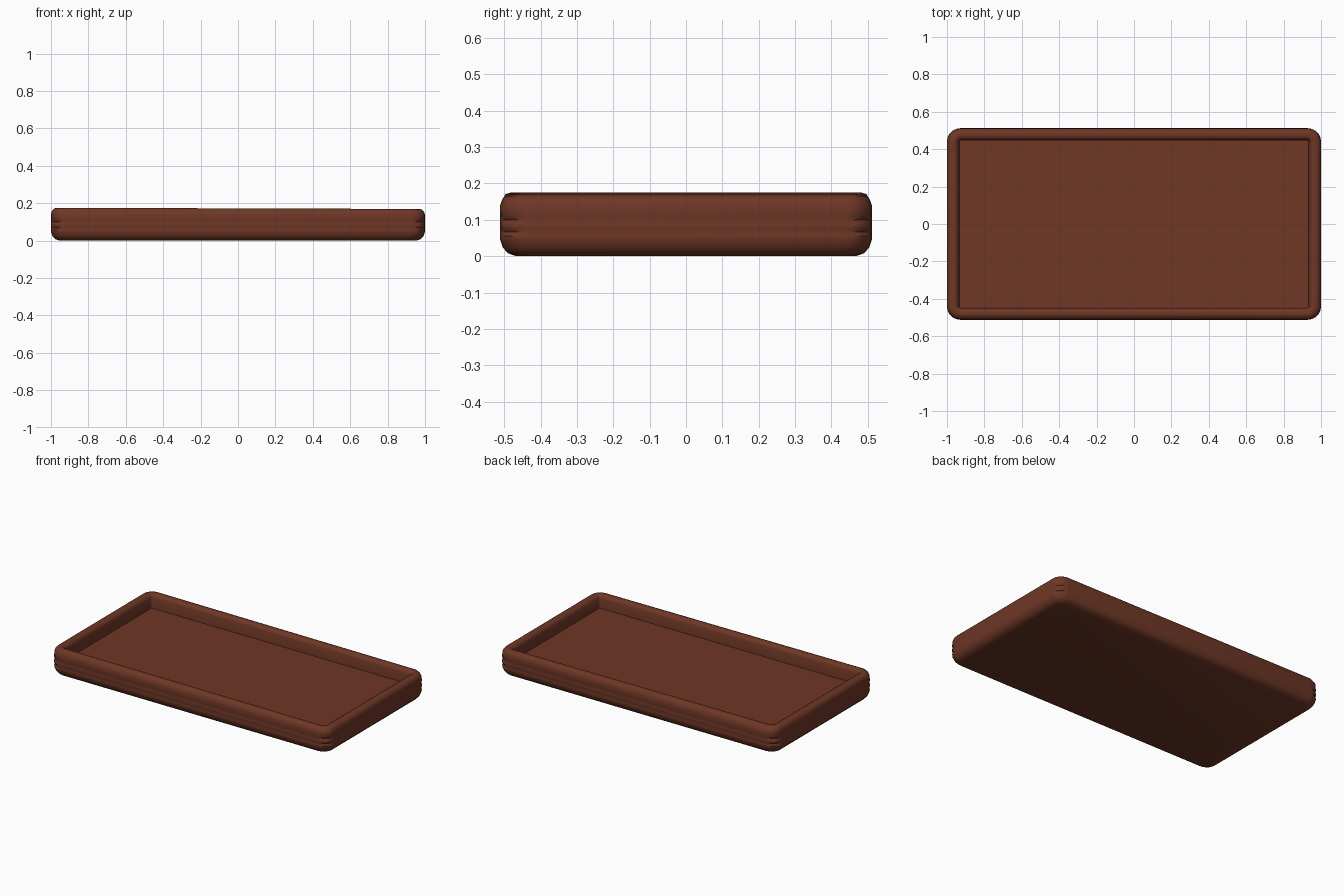
import bpy, bmesh, math

cube = bpy.data.objects.get("Cube")
if cube:
    bpy.data.objects.remove(cube, do_unlink=True)

HALF_X, HALF_Y = 1.0, 0.512
CORNER_STEPS = 5

brown = bpy.data.materials.new("chocolate_brown")
brown.use_nodes = True
colour = (0.156, 0.038, 0.019, 1)
brown.diffuse_color = colour
bsdf = brown.node_tree.nodes["Principled BSDF"]
bsdf.inputs["Base Color"].default_value = colour
bsdf.inputs["Roughness"].default_value = 0.8


def rounded_loop(bm, inset, z, radius):
    """Rounded rectangle of vertices, inset from the outer footprint."""
    verts = []
    cx, cy = HALF_X - inset - radius, HALF_Y - inset - radius
    for quarter, (sx, sy) in enumerate([(1, 1), (-1, 1), (-1, -1), (1, -1)]):
        for i in range(CORNER_STEPS + 1):
            a = math.pi / 2 * (quarter + i / CORNER_STEPS)
            verts.append(bm.verts.new((sx * cx + radius * math.cos(a),
                                       sy * cy + radius * math.sin(a), z)))
    return verts


# Cross-section from underside, up the wall, over the rim, down to the floor:
# (inset, height, corner radius); larger radii cut the corner grooves
section = [
    (0.045, 0.000, 0.05), (0.022, 0.008, 0.06), (0.008, 0.024, 0.07),
    (0.001, 0.045, 0.07), (0.000, 0.056, 0.07), (0.000, 0.066, 0.09),
    (0.000, 0.076, 0.07), (0.000, 0.090, 0.07), (0.000, 0.100, 0.09),
    (0.000, 0.110, 0.07), (0.001, 0.140, 0.07), (0.006, 0.155, 0.07),
    (0.016, 0.165, 0.06), (0.030, 0.169, 0.05), (0.045, 0.168, 0.03),
    (0.057, 0.160, 0.02), (0.063, 0.147, 0.012), (0.066, 0.085, 0.006),
]

# Tray body
bm = bmesh.new()
loops = [rounded_loop(bm, *level) for level in section]
n = len(loops[0])
for low, high in zip(loops, loops[1:]):
    for i in range(n):
        j = (i + 1) % n
        bm.faces.new((low[i], low[j], high[j], high[i]))
bm.faces.new(loops[0][::-1])
bm.faces.new(loops[-1])

# Slightly raised rim on the right end
for v in bm.verts:
    if v.co.x < -0.92 and v.co.z > 0.14 and abs(v.co.y) < 0.5:
        v.co.z += 0.006
bmesh.ops.recalc_face_normals(bm, faces=bm.faces[:])

mesh = bpy.data.meshes.new("tray")
bm.to_mesh(mesh)
bm.free()
mesh.materials.append(brown)
tray = bpy.data.objects.new("tray", mesh)
bpy.context.collection.objects.link(tray)

bpy.ops.object.select_all(action="DESELECT")
tray.select_set(True)
bpy.context.view_layer.objects.active = tray
bpy.ops.object.shade_smooth_by_angle(angle=math.radians(40))
